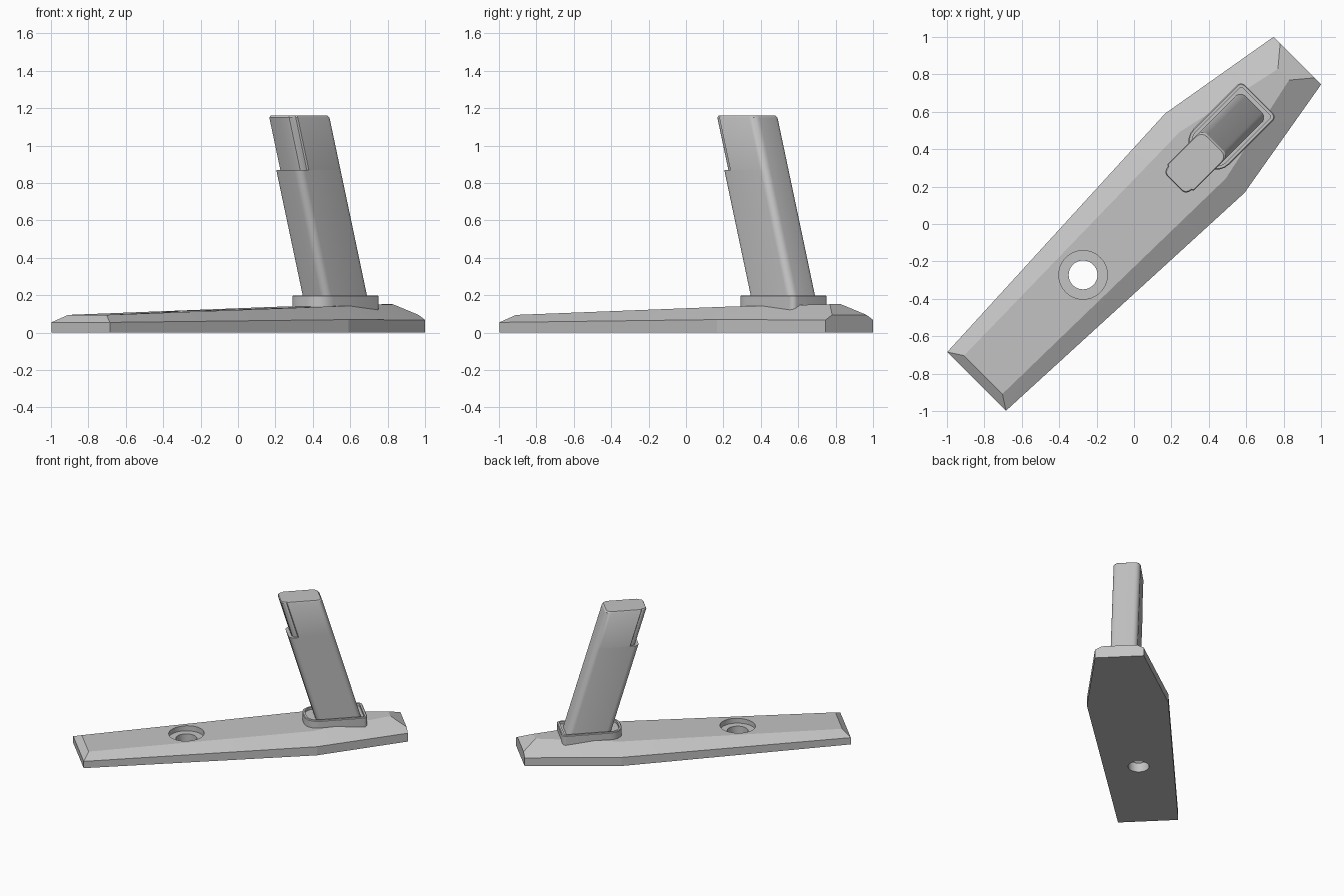
import bpy, bmesh, math
from mathutils import Matrix

if "Cube" in bpy.data.objects:
    bpy.data.objects.remove(bpy.data.objects["Cube"])

grey = bpy.data.materials.new("plain grey")
grey.diffuse_color = (0.55, 0.55, 0.55, 1)
grey.use_nodes = True
grey.node_tree.nodes["Principled BSDF"].inputs["Base Color"].default_value = grey.diffuse_color
TURN = Matrix.Rotation(math.radians(45), 4, 'Z')  # parts are built along x, then turned


def finish(name, bm, smooth=True):
    bmesh.ops.recalc_face_normals(bm, faces=bm.faces)
    bm.transform(TURN)
    me = bpy.data.meshes.new(name)
    bm.to_mesh(me)
    bm.free()
    me.materials.append(grey)
    ob = bpy.data.objects.new(name, me)
    bpy.context.collection.objects.link(ob)
    bpy.ops.object.select_all(action='DESELECT')
    ob.select_set(True)
    bpy.context.view_layer.objects.active = ob
    if smooth:
        bpy.ops.object.shade_smooth_by_angle(angle=math.radians(30))
    return ob


def loft(name, sections):
    """Join stacked outlines of equal length and cap both ends."""
    bm = bmesh.new()
    rings = [[bm.verts.new(p) for p in s] for s in sections]
    n = len(rings[0])
    for a, b in zip(rings, rings[1:]):
        for i in range(n):
            j = (i + 1) % n
            bm.faces.new((a[i], a[j], b[j], b[i]))
    bm.faces.new(rings[0])
    bm.faces.new(rings[-1])
    return finish(name, bm)


def arc(cx, cy, r, a0, a1, n=5):
    return [(cx + r * math.cos(math.radians(a0 + (a1 - a0) * i / n)),
             cy + r * math.sin(math.radians(a0 + (a1 - a0) * i / n))) for i in range(n + 1)]


def mirrored(half):
    return half + [(x, -y) for x, y in reversed(half)]


# Tapered foot plate with sloping top and chamfered edges
bm = bmesh.new()
half_points = [(-1.19, .222, 0), (.535, .30, 0), (1.235, .18, 0),
               (-1.19, .222, .055), (.535, .30, .07), (1.235, .18, .068),
               (-1.14, .145, .095), (.52, .175, .14), (1.13, .042, .152), (1.235, .13, .095)]
for x, y, z in half_points:
    for s in (1, -1):
        bm.verts.new((x, y * s, z))
bmesh.ops.convex_hull(bm, input=bm.verts)
bmesh.ops.dissolve_limit(bm, angle_limit=math.radians(1), verts=bm.verts, edges=bm.edges)
base = finish("foot_plate", bm, smooth=False)

# Counterbored screw hole
for name, r, z0, z1 in (("counterbore", .13, .075, .3), ("screw_hole", .077, -.1, .3)):
    bm = bmesh.new()
    bmesh.ops.create_cone(bm, cap_ends=True, segments=48, radius1=r, radius2=r, depth=z1 - z0,
                          matrix=Matrix.Translation((-.385, 0, (z0 + z1) / 2)))
    cutter = finish(name, bm, smooth=False)
    cutter.hide_render = True
    bpy.context.view_layer.objects.active = base
    mod = base.modifiers.new(name, 'BOOLEAN')
    mod.operation = 'DIFFERENCE'
    mod.solver = 'EXACT'
    mod.object = cutter
    bpy.ops.object.modifier_apply(modifier=name)
    bpy.data.objects.remove(cutter)
bpy.ops.object.select_all(action='DESELECT')
base.select_set(True)
bpy.ops.object.shade_smooth_by_angle(angle=math.radians(12))


# Socket collar, rounder at the front, with a shallow recess round the post
def collar(z, d):
    half = arc(.586, .035, .1 - d, 180, 90) + arc(.915, .105, .03 - d, 90, 0)
    return [(x, y, z) for x, y in mirrored(half)]


loft("socket_collar", [collar(.09, 0), collar(.195, 0), collar(.2, .005), collar(.2, .02), collar(.18, .02)])

# Leaning post with a slimmer front above the ledge
back = arc(.294, .06, .04, 90, 0)
full = mirrored(arc(.04, .06, .04, 180, 90) + back)
slim = mirrored([(.025, .06), (.03, .075), (.045, .085), (.055, .088), (.065, .09), (.07, .1)] + back)


def post(outline, z, scale=1):
    lean = .565 - .298 * (z - .2)
    return [(lean + .175 + (x - .175) * scale, y * scale, z) for x, y in outline]


loft("leaning_post", [post(full, .14), post(full, .87), post(slim, .87),
                      post(slim, 1.15), post(slim, 1.16, .95)])
